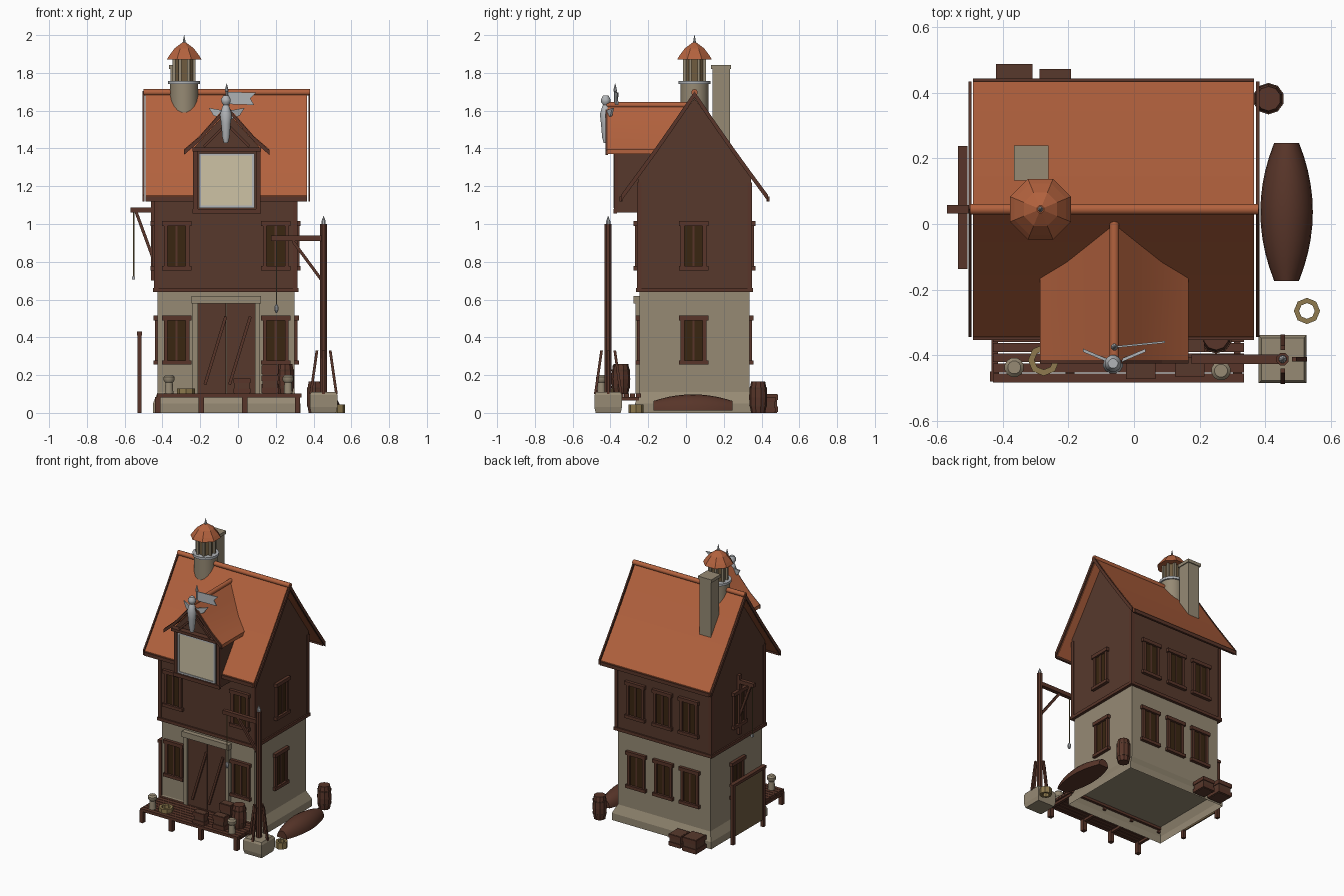
import bpy, bmesh, math
from mathutils import Vector, Matrix

if "Cube" in bpy.data.objects:
    bpy.data.objects.remove(bpy.data.objects["Cube"])


def mat(name, r, g, b):
    m = bpy.data.materials.new(name)
    lin = [((c / 255 + 0.055) / 1.055) ** 2.4 for c in (r, g, b)]
    m.diffuse_color = (*lin, 1)
    m.use_nodes = True
    m.node_tree.nodes["Principled BSDF"].inputs["Base Color"].default_value = m.diffuse_color
    return m


WOOD = mat("wall wood", 87, 57, 44)
TRIM = mat("trim wood", 88, 53, 41)
ROOF = mat("orange roof", 179, 98, 62)
STONE = mat("tan stone", 150, 138, 116)
METAL = mat("pale metal", 178, 181, 184)
CREAM = mat("cream window", 205, 194, 165)
GLASS = mat("dark glass", 58, 38, 17)
ROPE = mat("rope", 142, 122, 78)
PANEL = mat("notice panel", 112, 92, 64)


def finish(name, bm, m, smooth=False):
    bmesh.ops.recalc_face_normals(bm, faces=bm.faces)
    me = bpy.data.meshes.new(name)
    bm.to_mesh(me)
    bm.free()
    me.materials.append(m)
    ob = bpy.data.objects.new(name, me)
    bpy.context.collection.objects.link(ob)
    if smooth:
        bpy.context.view_layer.objects.active = ob
        bpy.ops.object.select_all(action='DESELECT')
        ob.select_set(True)
        bpy.ops.object.shade_smooth_by_angle(angle=math.radians(40))
    return ob


def add_loft(bm, rings, caps=True):
    vs = [[bm.verts.new(p) for p in r] for r in rings]
    n = len(rings[0])
    for a, b in zip(vs, vs[1:]):
        for i in range(n):
            j = (i + 1) % n
            bm.faces.new((a[i], a[j], b[j], b[i]))
    if caps:
        bm.faces.new(vs[0])
        bm.faces.new(vs[-1])


def loft(name, rings, m, caps=True, smooth=False):
    bm = bmesh.new()
    add_loft(bm, rings, caps)
    return finish(name, bm, m, smooth)


def rect(x0, x1, y0, y1, z):
    return [(x0, y0, z), (x1, y0, z), (x1, y1, z), (x0, y1, z)]


def boxes(name, extents, m, loc=(0, 0, 0), rot=0):
    bm = bmesh.new()
    for x0, x1, y0, y1, z0, z1 in extents:
        add_loft(bm, [rect(x0, x1, y0, y1, z0), rect(x0, x1, y0, y1, z1)])
    bm.transform(Matrix.Translation(loc) @ Matrix.Rotation(rot, 4, 'Z'))
    return finish(name, bm, m)


def lathe(name, profile, m, loc, n=10, smooth=False):
    rings = [[(loc[0] + r * math.cos(math.tau * (i + .5) / n),
               loc[1] + r * math.sin(math.tau * (i + .5) / n), loc[2] + z)
              for i in range(n)] for r, z in profile]
    return loft(name, rings, m, True, smooth)


def beam(name, p, q, w, m, n=4, smooth=False):
    p, q = Vector(p), Vector(q)
    rot = (q - p).to_track_quat('Z', 'Y')
    k = w / 2 / (math.cos(math.pi / n) if n == 4 else 1)
    circle = [rot @ Vector((k * math.cos(math.tau * (i + .5) / n),
                            k * math.sin(math.tau * (i + .5) / n), 0)) for i in range(n)]
    return loft(name, [[e + c for c in circle] for e in (p, q)], m, True, smooth)


CX, CY = -.0625, .045   # house centre

# stone storey with hollow flared footing
boxes("stone_storey", [(-.425, .30, -.245, .335, .1, .65)], STONE)
loft("footing", [rect(-.45, .33, -.27, .36, 0), rect(-.45, .33, -.27, .36, .05),
                 rect(-.425, .30, -.245, .335, .11)], STONE, caps=False)

# timber storey with gables
loft("timber_storey", [[(x, -.255, .65), (x, .345, .65), (x, .345, 1.245),
                        (x, CY, 1.665), (x, -.255, 1.245)] for x in (-.44, .31)], WOOD)
boxes("floor_band", [(-.45, .32, -.265, .355, .64, .662)], TRIM)
boxes("corner_posts", [(x - .012, x + .012, y - .012, y + .012, .66, 1.22)
                       for x in (-.433, .303) for y in (-.248, .338)], TRIM)

# main roof
half = [(0, 1.70), (.1, 1.553), (.2, 1.41), (.3, 1.272), (.39, 1.15)]
top = [(CY - d, z) for d, z in reversed(half)] + [(CY + d, z) for d, z in half[1:]]
section = top + [(y, z - .027) for y, z in reversed(top)]
loft("main_roof", [[(x, y, z) for y, z in section] for x in (-.49, .365)], ROOF)
beam("roof_ridge", (-.5, CY, 1.697), (.38, CY, 1.697), .034, ROOF, 10, True)
barge = top + [(y, z - .035) for y, z in reversed(top)]
for x in (-.505, .372):
    loft("barge_board", [[(a, y, z + .003) for y, z in barge] for a in (x, x + .01)], TRIM)
for y in (-.345, .435):
    boxes("eave_board", [(-.49, .365, y - .008, y + .008, 1.12, 1.145)], TRIM)

# dormer
dx = -.06
loft("dormer", [[(dx - .175, y, 1.06), (dx + .178, y, 1.06), (dx + .178, y, 1.40),
                 (dx, y, 1.595), (dx - .175, y, 1.40)] for y in (-.37, -.08)], WOOD)
dhalf = [(0, 1.632), (.07, 1.55), (.145, 1.465), (.226, 1.395)]
dtop = [(dx - d, z) for d, z in reversed(dhalf)] + [(dx + d, z) for d, z in dhalf[1:]]
dsec = dtop + [(x, z - .025) for x, z in reversed(dtop)]
loft("dormer_roof", [[(x, -.415, z) for x, z in dsec],
                     [(x, CY - (1.70 - z) / 1.41 + .03, z) for x, z in dsec]], ROOF, smooth=True)
beam("dormer_ridge", (dx, -.42, 1.63), (dx, .01, 1.63), .03, ROOF, 10, True)
loft("dormer_barge", [[(x, y, z - .004) for x, z in dsec] for y in (-.425, -.413)], TRIM)
boxes("dormer_trim", [(dx - .18, dx + .183, -.385, -.365, 1.055, 1.08),
                      (dx - .18, dx + .183, -.41, -.365, 1.385, 1.405)]
      + [(x - .012, x + .012, -.38, -.36, 1.08, 1.39) for x in (dx - .165, dx + .168)], TRIM)
for s in (-1, 1):
    beam("dormer_strut", (dx, -.395, 1.53), (dx + s * .12, -.395, 1.41), .014, TRIM)
boxes("dormer_pane", [(-.195, .075, -.378, -.37, 1.095, 1.365)], CREAM)
boxes("dormer_frame", [(-.207, .087, -.383, -.37, z, z + .012) for z in (1.085, 1.362)]
      + [(x, x + .012, -.383, -.37, 1.085, 1.374) for x in (-.207, .075)], METAL)


# windows: local front is -y
def window(x, y, z, rot):
    loc = (x, y, z)
    boxes("window_glass", [(-.055, .055, -.006, .002, -.11, .11)], GLASS, loc, rot)
    boxes("window_frame", [(-.078, .078, -.022, 0, .105, .13), (-.078, .078, -.022, 0, -.13, -.108),
                           (-.068, -.048, -.015, 0, -.11, .11), (.048, .068, -.015, 0, -.11, .11),
                           (-.006, .006, -.01, 0, -.11, .11)], TRIM, loc, rot)


for z, o in ((.385, 0), (.885, .01)):
    for x in (-.325, .2):
        window(x, -.245 - o, z, 0)
    for x in (-.27, CX, .15):
        window(x, .335 + o, z, math.pi)
    window(.30 + o, .04, z, math.pi / 2)
    window(-.425 - o * 1.5, .04, z, -math.pi / 2)

# double door
boxes("door", [(-.213, -.064, -.257, -.24, .1, .58), (-.061, .09, -.257, -.24, .1, .58)], WOOD)
boxes("door_frame", [(-.24, -.213, -.268, -.24, .1, .58), (.09, .115, -.268, -.24, .1, .58),
                     (-.247, .122, -.278, -.24, .58, .62)], STONE)
for x in (-.175, -.045):
    beam("door_brace", (x, -.26, .15), (x + .11, -.26, .51), .016, TRIM)

# lantern turret
tx = -.285
lathe("turret", [(.075, 1.5), (.075, 1.745)], STONE, (tx, CY, 0), 20, True)
lathe("turret_ring", [(.086, 1.74), (.086, 1.757)], METAL, (tx, CY, 0), 16, True)
lathe("lantern_core", [(.052, 1.75), (.052, 1.88)], PANEL, (tx, CY, 0), 8)
for i in range(8):
    a = math.tau * (i + .5) / 8
    c, s = tx + .058 * math.cos(a), CY + .058 * math.sin(a)
    beam("lantern_post", (c, s, 1.75), (c, s, 1.88), .015, STONE)
lathe("turret_roof", [(.1, 1.87), (.085, 1.893), (.055, 1.93), (.012, 1.96)], ROOF, (tx, CY, 0), 8)
lathe("turret_spire", [(.009, 1.95), (.008, 1.965), (.001, 2.0)], METAL, (tx, CY, 0), 8)

# chimney
boxes("chimney", [(-.358, -.267, .14, .232, 1.38, 1.825), (-.366, -.26, .133, .239, 1.82, 1.842)], STONE)

# figurehead and flag
lathe("figurehead", [(.012, 1.43), (.02, 1.46), (.026, 1.53), (.032, 1.58), (.02, 1.62), (.014, 1.63),
                     (.025, 1.645), (.026, 1.66), (.015, 1.68)], METAL, (dx - .004, -.425, 0), 12, True)
for s in (-1, 1):
    loft("wing", [[(dx + s * u, y + .04 * u / .095, z) for u, z in
                   ((.015, 1.60), (.095, 1.615), (.07, 1.575), (.015, 1.55))] for y in (-.43, -.42)], METAL)
lathe("flag_pole", [(.007, 1.6), (.007, 1.70), (.011, 1.705), (.001, 1.745)], METAL, (dx, -.375, 0), 8)
loft("flag", [[(dx + u, -.378 + u * .1 + t, z) for u, z in
               ((0, 1.70), (.155, 1.695), (.125, 1.665), (.145, 1.63), (0, 1.635))] for t in (0, .006)], METAL)

# dock
boxes("deck_planks", [(-.43, .335, -.483 + i * .031, -.456 + i * .031, .082, .102) for i in range(8)], TRIM)
boxes("deck_posts", [(x - .014, x + .014, -.48, -.45, 0, .085) for x in (-.425, -.195, .035, .315)], TRIM)
boxes("deck_joists", [(x - .01, x + .01, -.47, -.25, .065, .083) for x in (-.425, -.195, .035, .315)], TRIM)


def barrel(x, y, z, r, h):
    lathe("barrel", [(r * .78, z), (r * .95, z + h * .25), (r, z + h * .5),
                     (r * .95, z + h * .75), (r * .78, z + h)], TRIM, (x, y, 0), 10)
    for t in (.2, .75):
        lathe("barrel_hoop", [(r * .96, z + h * t), (r * .99, z + h * (t + .06))], WOOD, (x, y, 0), 10)


barrel(.25, -.345, .1, .05, .16)
barrel(.41, .382, 0, .048, .165)


def crate(x, y, z, w, d, h):
    boxes("crate", [(x - w / 2 + .005, x + w / 2 - .005, y - d / 2 + .005, y + d / 2 - .005, z, z + h)], WOOD)
    boxes("crate_bands", [(x - w / 2, x + w / 2, y - d / 2, y + d / 2, z + a * h, z + (a + .3) * h)
                          for a in (.05, .68)], TRIM)


crate(.02, -.445, .1, .09, .055, .085)
crate(.17, -.435, .1, .09, .06, .1)
crate(.17, -.36, .1, .09, .06, .155)
crate(-.365, .43, 0, .11, .115, .1)
crate(-.24, .42, 0, .095, .105, .085)

# bollards and coiled rope
for x, y in ((-.365, -.437), (.265, -.447)):
    lathe("bollard", [(.024, 0), (.02, .06), (.03, .072), (.03, .09), (.02, .1)], STONE, (x, y, .1), 12, True)


def coil(x, y, z, r, h):
    prof = [(r, z), (r, z + h), (r * .6, z + h), (r * .6, z), (r, z)]
    lo = [[(x + a * math.cos(math.tau * i / 8), y + a * math.sin(math.tau * i / 8), b)
           for i in range(8)] for a, b in prof]
    loft("rope_coil", lo, ROPE, caps=False)


coil(-.275, -.415, .1, .048, .03)
coil(.527, -.265, 0, .04, .045)

# dockside crane
px, py = .453, -.412
loft("crane_base", [rect(px - a, px + a, py - a, py + a, z)
                    for a, z in ((.066, 0), (.073, .03), (.073, .095), (.065, .11))], STONE)
lathe("crane_post", [(.02, .1), (.02, 1.0)], TRIM, (px, py, 0), 8)
lathe("crane_tip", [(.012, 1.0), (.012, 1.015), (.001, 1.042)], METAL, (px, py, 0), 8)
beam("crane_arm", (.175, py, .925), (px, py, .925), .028, TRIM)
beam("crane_brace", (.29, py, .91), (.445, py, .70), .016, TRIM)
for ux, uy in ((1, 0), (-1, 0), (0, 1), (0, -1)):
    beam("crane_strut", (px + .035 * ux, py + .035 * uy, .33), (px + .068 * ux, py + .068 * uy, .1), .014, TRIM)
beam("crane_rope", (.203, py, .92), (.203, py, .57), .007, ROPE, 6)
lathe("crane_hook", [(.004, .53), (.012, .545), (.012, .56), (.004, .575)], METAL, (.203, py, 0), 8)

# wall hoist
beam("hoist_arm", (-.57, CY, 1.075), (-.43, CY, 1.075), .026, TRIM)
beam("hoist_brace", (-.54, CY, 1.065), (-.45, CY, .82), .016, TRIM)
boxes("hoist_post", [(-.461, -.435, CY - .013, CY + .013, .70, 1.12)], TRIM)
beam("hoist_rope", (-.552, CY, 1.07), (-.552, CY, .72), .007, ROPE, 6)
boxes("hoist_weight", [(-.56, -.544, CY - .008, CY + .008, .705, .722)], METAL)

# notice board
boxes("notice_posts", [(-.533, -.51, y - .012, y + .012, 0, .415) for y in (-.12, .22)]
      + [(-.536, -.507, -.137, .238, .41, .43)], TRIM)
boxes("notice_panel", [(-.526, -.517, -.11, .21, .05, .41)], PANEL)

# upturned boat
rings = []
for i in range(11):
    t = -1 + i * .2
    w, h = .08 - .042 * t * t, .098 - .035 * t * t
    rings.append([(.465 + w * math.cos(math.pi * k / 10), .037 + .21 * t,
                   .012 + (h - .012) * math.sin(math.pi * k / 10)) for k in range(11)])
loft("upturned_boat", rings, TRIM, smooth=True)
